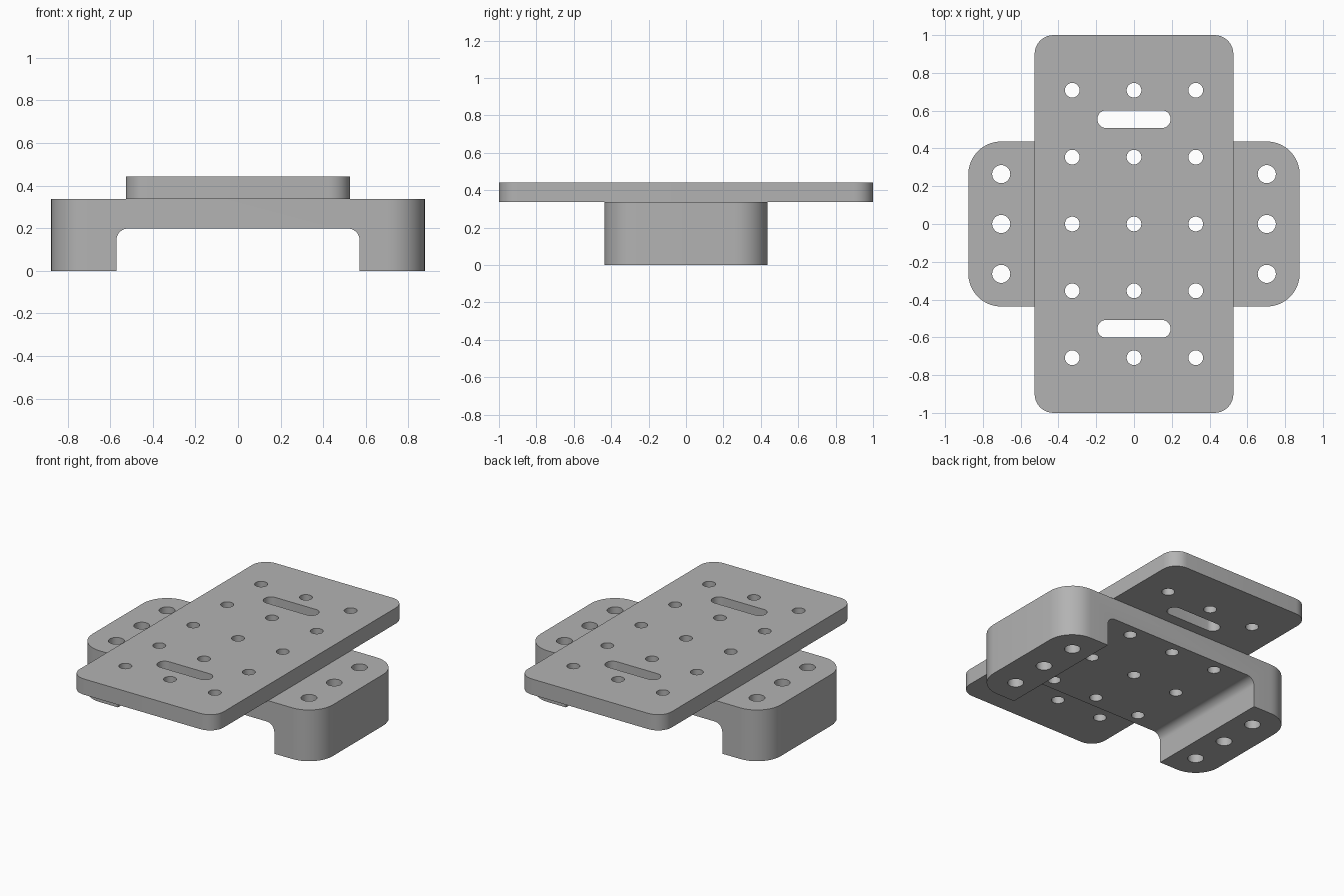
import bpy, bmesh, math

cube = bpy.data.objects.get("Cube")
if cube:
    bpy.data.objects.remove(cube, do_unlink=True)

grey = bpy.data.materials.new("plain grey")
grey.use_nodes = True
GREY = (0.45, 0.45, 0.45, 1)
grey.diffuse_color = GREY
grey.node_tree.nodes["Principled BSDF"].inputs["Base Color"].default_value = GREY


def rounded_outline(hx, hy, r, cx=0, cy=0, steps=10):
    """Rounded rectangle outline; a full radius gives a slot or a circle."""
    points = []
    for quarter, (sx, sy) in enumerate([(1, 1), (-1, 1), (-1, -1), (1, -1)]):
        for i in range(steps + 1):
            a = math.pi / 2 * (quarter + i / steps)
            p = (cx + sx * (hx - r) + r * math.cos(a),
                 cy + sy * (hy - r) + r * math.sin(a))
            if not points or math.dist(p, points[-1]) > 1e-5:
                points.append(p)
    if math.dist(points[0], points[-1]) < 1e-5:
        points.pop()
    return points


def prisms(name, outlines, low, high, along_y=False):
    """One object of straight prisms, extruded along z or along y."""
    bm = bmesh.new()
    for outline in outlines:
        verts = [bm.verts.new((u, low, v) if along_y else (u, v, low)) for u, v in outline]
        face = bm.faces.new(verts)
        moved = bmesh.ops.extrude_face_region(bm, geom=[face])["geom"]
        shift = (0, high - low, 0) if along_y else (0, 0, high - low)
        bmesh.ops.translate(bm, vec=shift,
                            verts=[g for g in moved if isinstance(g, bmesh.types.BMVert)])
    bmesh.ops.recalc_face_normals(bm, faces=bm.faces)
    mesh = bpy.data.meshes.new(name)
    bm.to_mesh(mesh)
    bm.free()
    mesh.materials.append(grey)
    obj = bpy.data.objects.new(name, mesh)
    bpy.context.collection.objects.link(obj)
    return obj


def cut(obj, cutters):
    """Subtract the cutters, remove them and smooth the curved walls."""
    for cutter in cutters:
        mod = obj.modifiers.new(cutter.name, "BOOLEAN")
        mod.operation = "DIFFERENCE"
        mod.solver = "EXACT"
        mod.object = cutter
    evaluated = obj.evaluated_get(bpy.context.evaluated_depsgraph_get())
    mesh = bpy.data.meshes.new_from_object(evaluated)
    obj.modifiers.clear()
    obj.data = mesh
    for cutter in cutters:
        bpy.data.objects.remove(cutter, do_unlink=True)
    bpy.ops.object.select_all(action="DESELECT")
    obj.select_set(True)
    bpy.context.view_layer.objects.active = obj
    bpy.ops.object.shade_smooth_by_angle(angle=math.radians(30))


def hole(x, y, r):
    return rounded_outline(r, r, r, x, y, steps=8)


STEP_X, STEP_Y = 0.327, 0.354
SEAM, TOP = 0.338, 0.442
columns = [-STEP_X, 0, STEP_X]

# Top plate with a grid of holes and two slots
plate_cuts = [hole(x, STEP_Y * row, 0.039) for x in columns for row in range(-2, 3)]
plate_cuts += [rounded_outline(0.194, 0.047, 0.047, 0, y) for y in (-0.555, 0.555)]
plate = prisms("top_plate", [rounded_outline(0.526, 1, 0.1)], SEAM, TOP)
cut(plate, [prisms("plate_cutter", plate_cuts, SEAM - 0.1, TOP + 0.1)])

# Bridge base: channel underneath, matching holes and side mounting holes
base_cuts = [hole(x, STEP_Y * row, 0.039) for x in columns for row in (-1, 0, 1)]
base_cuts += [hole(x, y, 0.048) for x in (-0.703, 0.703) for y in (-0.264, 0, 0.264)]
base = prisms("bridge_base", [rounded_outline(0.877, 0.437, 0.174)], 0, SEAM)
channel = prisms("channel_cutter", [rounded_outline(0.571, 0.198, 0.055)], -0.6, 0.6, along_y=True)
cut(base, [channel, prisms("hole_cutter", base_cuts, -0.1, SEAM + 0.1)])
